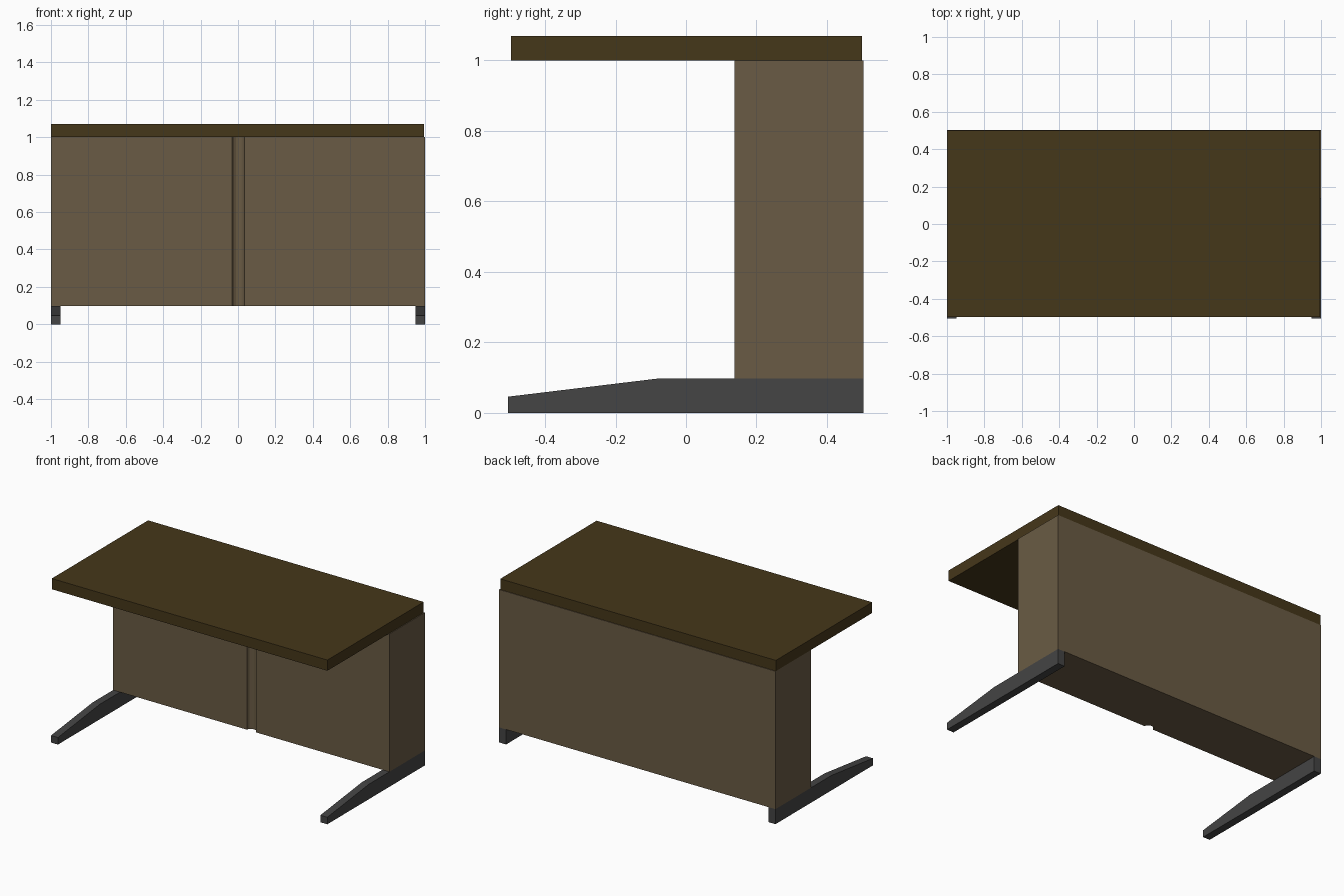
import bpy, bmesh
from math import cos, sin, pi

if "Cube" in bpy.data.objects:
    bpy.data.objects.remove(bpy.data.objects["Cube"])


def material(name, rgb):
    m = bpy.data.materials.new(name)
    m.diffuse_color = (*rgb, 1)
    m.use_nodes = True
    m.node_tree.nodes["Principled BSDF"].inputs["Base Color"].default_value = m.diffuse_color
    return m


def prism(name, profile, direction, mat):
    """Extrude a closed 3D outline along a direction."""
    bm = bmesh.new()
    face = bm.faces.new([bm.verts.new(p) for p in profile])
    ext = bmesh.ops.extrude_face_region(bm, geom=[face])
    moved = [g for g in ext["geom"] if isinstance(g, bmesh.types.BMVert)]
    bmesh.ops.translate(bm, verts=moved, vec=direction)
    bmesh.ops.recalc_face_normals(bm, faces=bm.faces)
    mesh = bpy.data.meshes.new(name)
    bm.to_mesh(mesh)
    bm.free()
    mesh.materials.append(mat)
    obj = bpy.data.objects.new(name, mesh)
    bpy.context.collection.objects.link(obj)
    return obj


top_wood = material("dark_wood", (0.06, 0.038, 0.01))
body_wood = material("light_wood", (0.144, 0.105, 0.058))
metal = material("dark_metal", (0.058, 0.058, 0.058))

# Tabletop slab
x0, x1, y0, y1 = -1.0, 0.995, -0.497, 0.499
prism("tabletop", [(x0, y0, 1.0), (x1, y0, 1.0), (x1, y1, 1.0), (x0, y1, 1.0)],
      (0, 0, 0.07), top_wood)

# Cabinet body with a shallow rounded groove down the middle of its front
front, back, base = 0.137, 0.503, 0.098
groove = [(0.002 - 0.033 * cos(pi * i / 8), front + 0.028 * sin(pi * i / 8), base)
          for i in range(9)]
prism("cabinet_body", [(-1, front, base)] + groove +
      [(1, front, base), (1, back, base), (-1, back, base)],
      (0, 0, 1.0 - base), body_wood)

# Two floor runners with tapered front ends
for side, x in (("left", -1.0), ("right", 0.95)):
    outline = [(-0.505, 0), (0.503, 0), (0.503, 0.098), (-0.075, 0.098), (-0.505, 0.046)]
    prism(side + "_foot", [(x, y, z) for y, z in outline], (0.05, 0, 0), metal)
